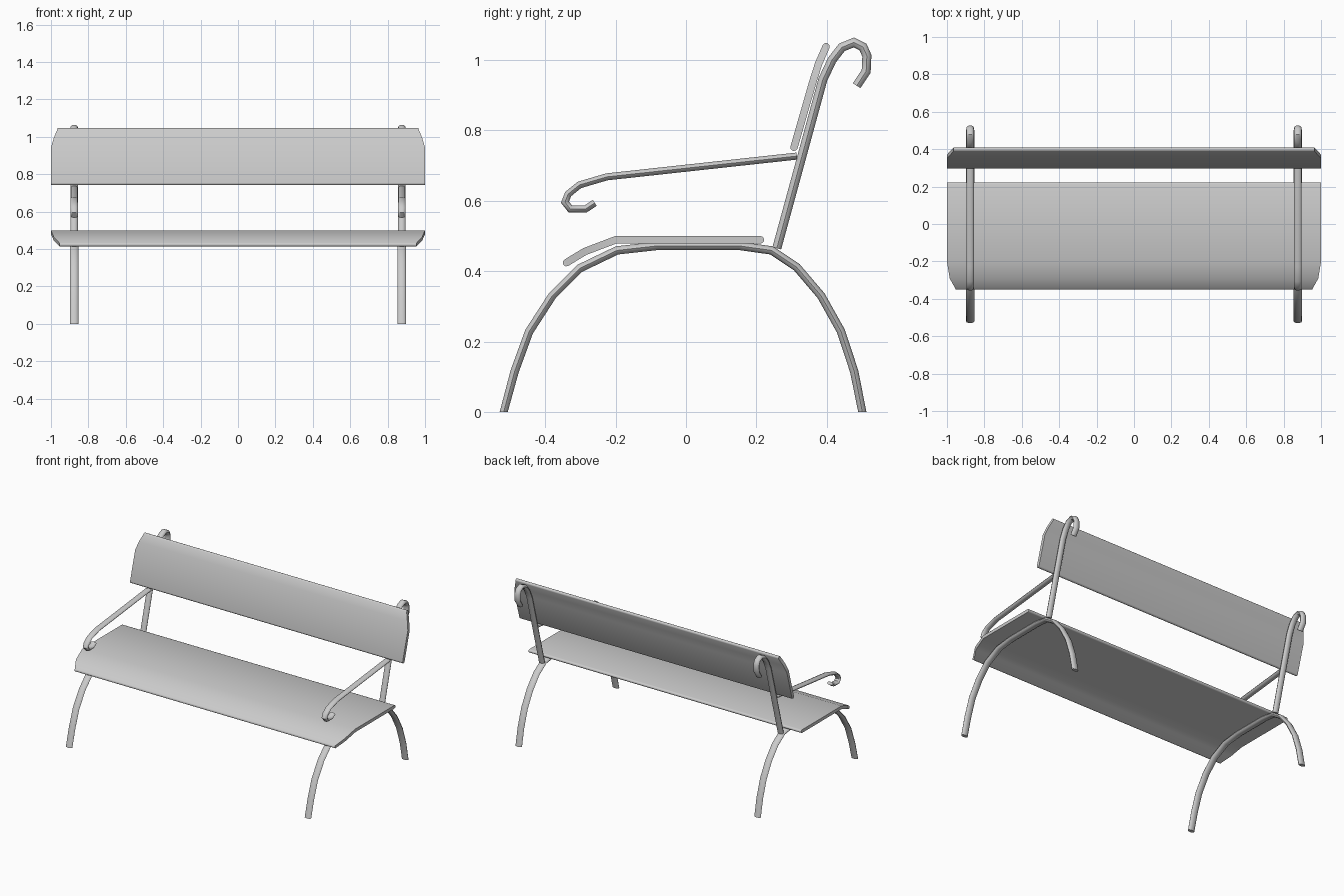
import bpy, bmesh, math
from mathutils import Vector

if "Cube" in bpy.data.objects:
    bpy.data.objects.remove(bpy.data.objects["Cube"])


def sweep(name, path, rings, x=0.0, angle=40, mirror=False):
    """Sweep one ring of (x, normal) offsets per (y, z) path point, mitred in the YZ plane."""
    pts = [Vector(p) for p in path]
    bm = bmesh.new()
    loops = []
    for i, p in enumerate(pts):
        a = (p - pts[i - 1]).normalized() if i else None
        b = (pts[i + 1] - p).normalized() if i < len(pts) - 1 else None
        t = ((a or b) + (b or a)).normalized()
        stretch = 1 / max(0.6, t.dot(a or b))
        n = Vector((-t.y, t.x)) * stretch
        # feet are cut flat on the ground
        loops.append([bm.verts.new((x + u, p.x + n.x * v,
                                    0.0 if p.y == 0 else p.y + n.y * v))
                      for u, v in rings[i]])
    k = len(loops[0])
    for l0, l1 in zip(loops, loops[1:]):
        for j in range(k):
            bm.faces.new((l0[j], l0[(j + 1) % k], l1[(j + 1) % k], l1[j]))
    bm.faces.new(loops[0][::-1])
    bm.faces.new(loops[-1])
    bmesh.ops.recalc_face_normals(bm, faces=bm.faces)
    me = bpy.data.meshes.new(name)
    bm.to_mesh(me)
    bm.free()
    ob = bpy.data.objects.new(name, me)
    bpy.context.collection.objects.link(ob)
    if mirror:
        ob.modifiers.new("Mirror", 'MIRROR')
    bpy.ops.object.select_all(action='DESELECT')
    ob.select_set(True)
    bpy.context.view_layer.objects.active = ob
    bpy.ops.object.shade_smooth_by_angle(angle=math.radians(angle))
    return ob


def tube(name, path, rx, rn, sides=10):
    ring = [(rx * math.cos(2 * math.pi * i / sides),
             rn * math.sin(2 * math.pi * i / sides)) for i in range(sides)]
    return sweep(name, path, [ring] * len(path), x=0.876, mirror=True)


def panel(name, stations, t=0.0105):
    """Bent board from (y, z, half width) stations with rounded long edges."""
    def edge(p, q):
        d = (Vector(p[:2]) - Vector(q[:2])).normalized()
        return [((p[0] + d.x * t * math.sin(a), p[1] + d.y * t * math.sin(a), p[2]),
                 t * math.cos(a)) for a in (math.radians(80), math.radians(40))]
    full = (edge(stations[0], stations[1]) + [(s, t) for s in stations]
            + edge(stations[-1], stations[-2])[::-1])
    rings = [[(-s[2], -h), (s[2], -h), (s[2], h), (-s[2], h)] for s, h in full]
    return sweep(name, [s[:2] for s, _ in full], rings, angle=45)


# arched legs, front foot to back foot
tube("leg_arch", [(-0.518, 0), (-0.487, 0.115), (-0.446, 0.228), (-0.38, 0.33),
                  (-0.302, 0.408), (-0.196, 0.459), (-0.08, 0.472), (0.15, 0.472),
                  (0.243, 0.459), (0.315, 0.411), (0.384, 0.33), (0.44, 0.23),
                  (0.478, 0.115), (0.501, 0)], 0.0235, 0.0125)

# back uprights with hooked tops
tube("back_upright", [(0.258, 0.465), (0.389, 0.945), (0.415, 1.0), (0.443, 1.036),
                      (0.477, 1.05), (0.503, 1.037), (0.514, 1.012),
                      (0.512, 0.968), (0.485, 0.927)], 0.0205, 0.0135)

# armrests with curled fronts
tube("armrest", [(0.315, 0.727), (-0.225, 0.668), (-0.303, 0.645), (-0.335, 0.619),
                 (-0.344, 0.596), (-0.329, 0.577), (-0.285, 0.577),
                 (-0.259, 0.594)], 0.0205, 0.0105)

# seat board, curving down at the front
panel("seat", [(0.212, 0.489, 1.0), (-0.2, 0.489, 1.0),
               (-0.287, 0.456, 0.985), (-0.34, 0.424, 0.955)])

# backrest board, curving back at the top
panel("backrest", [(0.307, 0.752, 1.0), (0.361, 0.94, 1.0),
                   (0.377, 0.99, 0.985), (0.398, 1.038, 0.965)])
